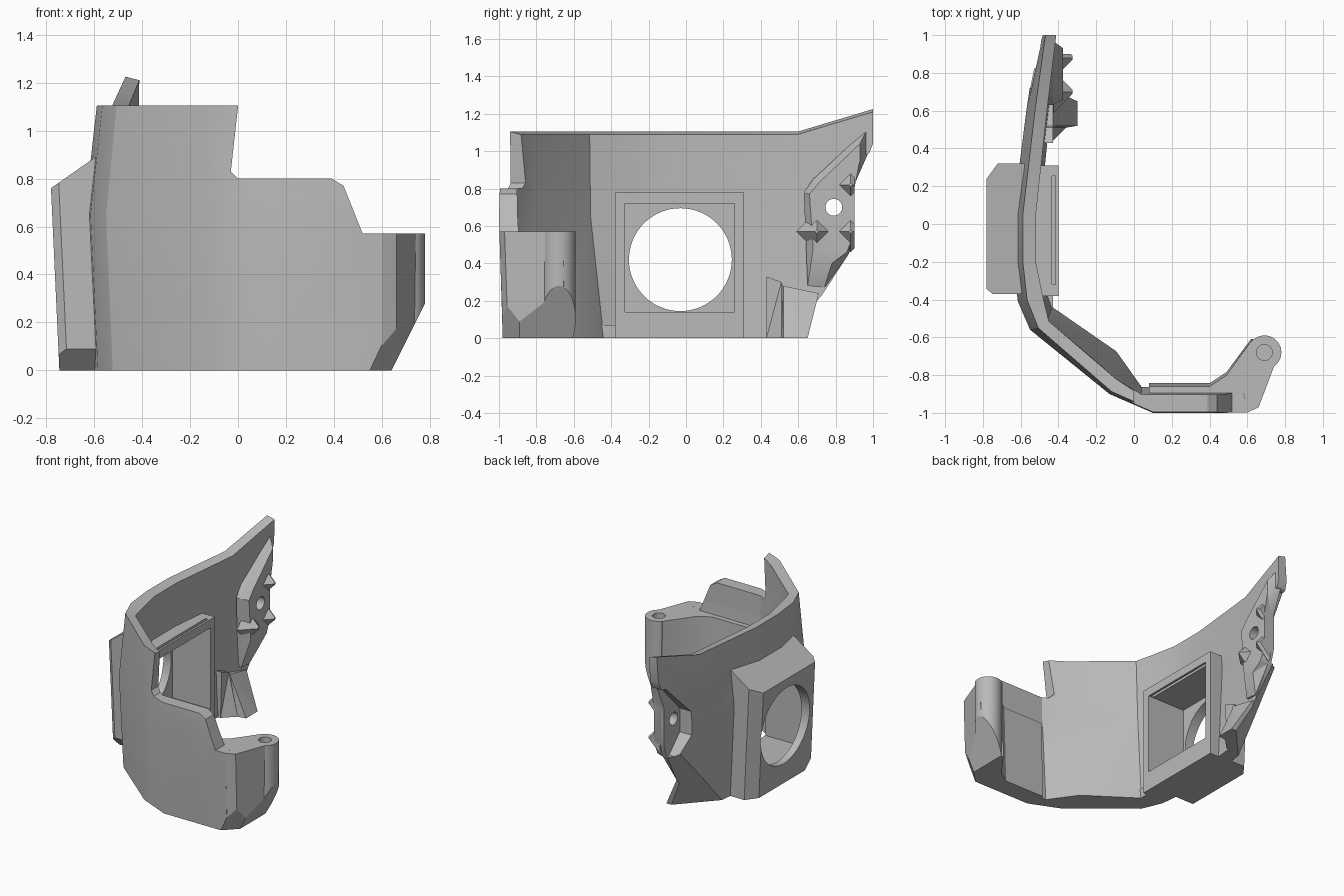
import bpy, bmesh, math
from mathutils import Vector, Matrix

cube = bpy.data.objects.get("Cube")
if cube:
    bpy.data.objects.remove(cube, do_unlink=True)

grey = bpy.data.materials.new("plain grey plastic")
grey.use_nodes = True
COLOUR = (0.49, 0.49, 0.49, 1)
grey.diffuse_color = COLOUR
grey.node_tree.nodes["Principled BSDF"].inputs["Base Color"].default_value = COLOUR


def finish(name, bm):
    """Turn a bmesh into a named object."""
    bmesh.ops.recalc_face_normals(bm, faces=bm.faces)
    bmesh.ops.triangulate(bm, faces=[f for f in bm.faces if len(f.verts) == 4])
    mesh = bpy.data.meshes.new(name)
    bm.to_mesh(mesh)
    bm.free()
    ob = bpy.data.objects.new(name, mesh)
    mesh.materials.append(grey)
    bpy.context.collection.objects.link(ob)
    return ob


def loft(rings):
    """Skin a row of equal rings and cap both ends."""
    bm = bmesh.new()
    rows = [[bm.verts.new(p) for p in ring] for ring in rings]
    n = len(rows[0])
    for a, b in zip(rows, rows[1:]):
        for i in range(n):
            j = (i + 1) % n
            bm.faces.new((a[i], a[j], b[j], b[i]))
    bm.faces.new(rows[0])
    bm.faces.new(rows[-1])
    return bm


def prism(axis, outline, start, end):
    """Extrude an outline along x (y, z points) or along y (x, z points)."""
    def place(p, d):
        return (d, p[0], p[1]) if axis == "x" else (p[0], d, p[1])
    return loft([[place(p, d) for p in outline] for d in (start, end)])


def rect(a0, a1, b0, b1):
    return [(a0, b0), (a1, b0), (a1, b1), (a0, b1)]


def cylinder(axis, centre, radius, depth, segments=48, tip=None):
    bm = bmesh.new()
    turn = Matrix.Rotation(math.pi / 2, 4, "Y") if axis == "x" else Matrix()
    bmesh.ops.create_cone(bm, cap_ends=True, segments=segments, radius1=radius,
                          radius2=radius if tip is None else tip, depth=depth,
                          matrix=Matrix.Translation(centre) @ turn)
    return bm


def slice_off(bm, *planes):
    """Remove everything beyond each (point, normal) plane and close the cut."""
    for point, normal in planes:
        geom = bm.verts[:] + bm.edges[:] + bm.faces[:]
        cut = bmesh.ops.bisect_plane(bm, geom=geom, plane_co=Vector(point),
                                     plane_no=Vector(normal), clear_outer=True)
        edges = [e for e in cut["geom_cut"] if isinstance(e, bmesh.types.BMEdge)]
        bmesh.ops.holes_fill(bm, edges=edges)
    return bm


def carve(ob, cutters):
    bpy.ops.object.select_all(action="DESELECT")
    bpy.context.view_layer.objects.active = ob
    ob.select_set(True)
    for cutter in cutters:
        mod = ob.modifiers.new("cut", "BOOLEAN")
        mod.operation, mod.solver, mod.object = "DIFFERENCE", "EXACT", cutter
        bpy.ops.object.modifier_apply(modifier=mod.name)
    bpy.ops.object.shade_smooth_by_angle(angle=math.radians(25))


# Wall plan at mid height: outer point, inner point, extra thickness at the foot
PLAN = [((-.51, 1), (-.42, 1), 0),
        ((-.57, .6), (-.47, .6), 0),
        ((-.64, .05), (-.53, .05), 0),
        ((-.64, -.2), (-.53, -.2), 0),
        ((-.615, -.41), (-.49, -.39), .02),
        ((-.55, -.56), (-.46, -.51), .06),
        ((-.13, -.9), (-.1, -.81), .12),
        ((.1, -1), (.04, -.9), .02),
        ((.6, -1), (.58, -.9), .02)]


def at_level(p, z, sx, sy, shift=0):
    """Draw a plan point in towards the middle for a given height."""
    x = p[0] * sx if p[0] < 0 else p[0]
    y = p[1] * sy if p[1] < 0 else p[1]
    return (x, y + shift, z)


rings = []
for outer, inner, toe in PLAN:
    top = 1.225 if outer[1] > .9 else 1.105
    rings.append([at_level(outer, 0, .95, .98),
                  at_level(outer, .65, 1, 1),
                  at_level(outer, top, .92, .985),
                  at_level(inner, top - .015, .98, 1.01),
                  at_level(inner, .65, 1, 1),
                  at_level(inner, 0, .94, .98, toe)])

# Sloping undersides: arm tip, its front corner, and the rear lower corner
TIP = ((.64, 0, 0), (2, 0, -1))
CORNER = ((.55, -.98, 0), (2, -2, -1))
HEEL = ((-.33, .66, 0), (-.084, .077, -.061))
shell = finish("curved_shell", slice_off(loft(rings), TIP, CORNER, HEEL))
arm_plan = [(.08, -.93), (.5, -.995), (.6, -.998), (.66, -.97), (.777, -.66),
            (.62, -.62), (.49, -.8), (.4, -.86), (.08, -.86)]
arm = finish("hinge_arm", slice_off(loft(
    [[(x, y * s, z) for x, y in arm_plan] for s, z in ((.98, 0), (1, .57))]),
    TIP, CORNER))
barrel = finish("hinge_barrel",
                slice_off(cylinder("z", (.69, -.68, .285), .09, .57), TIP))

# Fan housing outside the wall, with chamfered upright and lower front edges
housing = prism("y", [(-.745, 0), (-.78, .76), (-.58, .9), (-.55, .75), (-.55, 0)],
                -.37, .32)
slice_off(housing, ((-.78, .24, .76), (-.8, .6, -.037)),
          ((-.78, -.345, .76), (-.6, -.8, -.028)),
          ((-.7, -.37, .09), (0, -1, -1)))
housing = finish("fan_housing", housing)
frame = finish("inner_frame", prism("x", rect(-.38, .31, 0, .78), -.58, -.4))
floor_lug = finish("floor_lug", prism("x", rect(-.5, -.37, 0, .07), -.53, -.43))

# Rear mounting pad with a sloped border, its foot and its pointed stops
pad_edge = [(.65, .28), (.63, .78), (.68, .85), (.97, 1.12), (.97, .98),
            (.9, .82), (.9, .55), (.87, .45), (.74, .27)]
pad_face = [(.68, .48), (.66, .77), (.71, .83), (.93, 1.04), (.93, .95),
            (.9, .8), (.9, .56), (.86, .46), (.78, .4)]
pad = finish("mounting_pad", slice_off(loft([[(-.455, *p) for p in pad_edge],
                                             [(-.43, *p) for p in pad_edge],
                                             [(-.375, *p) for p in pad_face]]), HEEL))
foot = finish("rear_foot", slice_off(loft([
    [(-.48, y, 0), (x, y, 0), (-.43, y + lean, high), (-.48, y + lean, high)]
    for x, y, lean, high in ((-.44, .43, 0, .33), (-.36, .51, 0, .3),
                             (-.3, .52, 0, .28), (-.3, .65, .06, .24))]), HEEL))
for label, y, z in (("front", .7, .57), ("rear", .88, .57), ("upper", .88, .82)):
    stop = cylinder("x", (-.375, y, z), .11, .1, 4, .01)
    slice_off(stop, ((0, .9, 0), (0, 1, 0)))
    finish(label + "_stop", stop)

# Cutters
step = finish("step_cutter", prism("y", [
    (.01, 1.2), (0, 1.1), (-.03, .83), (0, .8), (.39, .8), (.44, .77),
    (.52, .57), (.9, .57), (.9, 1.2)], -1.2, -.45))
rear = finish("rear_cutter", prism("x", [
    (1.2, 1.04), (1, 1.04), (.98, .99), (.95, .97), (.9, .82), (.9, .55),
    (.87, .45), (.72, .22), (.65, 0), (.65, -.1), (1.2, -.1)], -1, 0))
recess = finish("recess_cutter", prism("x", [
    (.72, .58), (.72, .75), (.94, .98), (1.1, .98), (1.1, .46), (.84, .46)],
    -1, -.452))
pocket = finish("pocket_cutter", prism("x", rect(-.325, .26, .14, .72), -.7, -.2))
opening = finish("opening_cutter", cylinder("x", (-.6, -.03, .42), .275, .8, 64))
slot = finish("slot_cutter", prism("x", rect(-.32, .255, .6, .9), -.435, -.415))
pin = finish("pin_cutter", cylinder("z", (.69, -.68, .55), .042, .5, 32))
bolt = finish("bolt_cutter", cylinder("x", (-.5, .79, .7), .045, .8, 32))

carve(shell, [step, rear, recess, pocket, opening, bolt])
carve(housing, [pocket, opening])
carve(frame, [pocket, opening, slot])
carve(arm, [pin])
carve(barrel, [pin])
carve(pad, [bolt])
for cutter in (step, rear, recess, pocket, opening, slot, pin, bolt):
    bpy.data.objects.remove(cutter, do_unlink=True)
